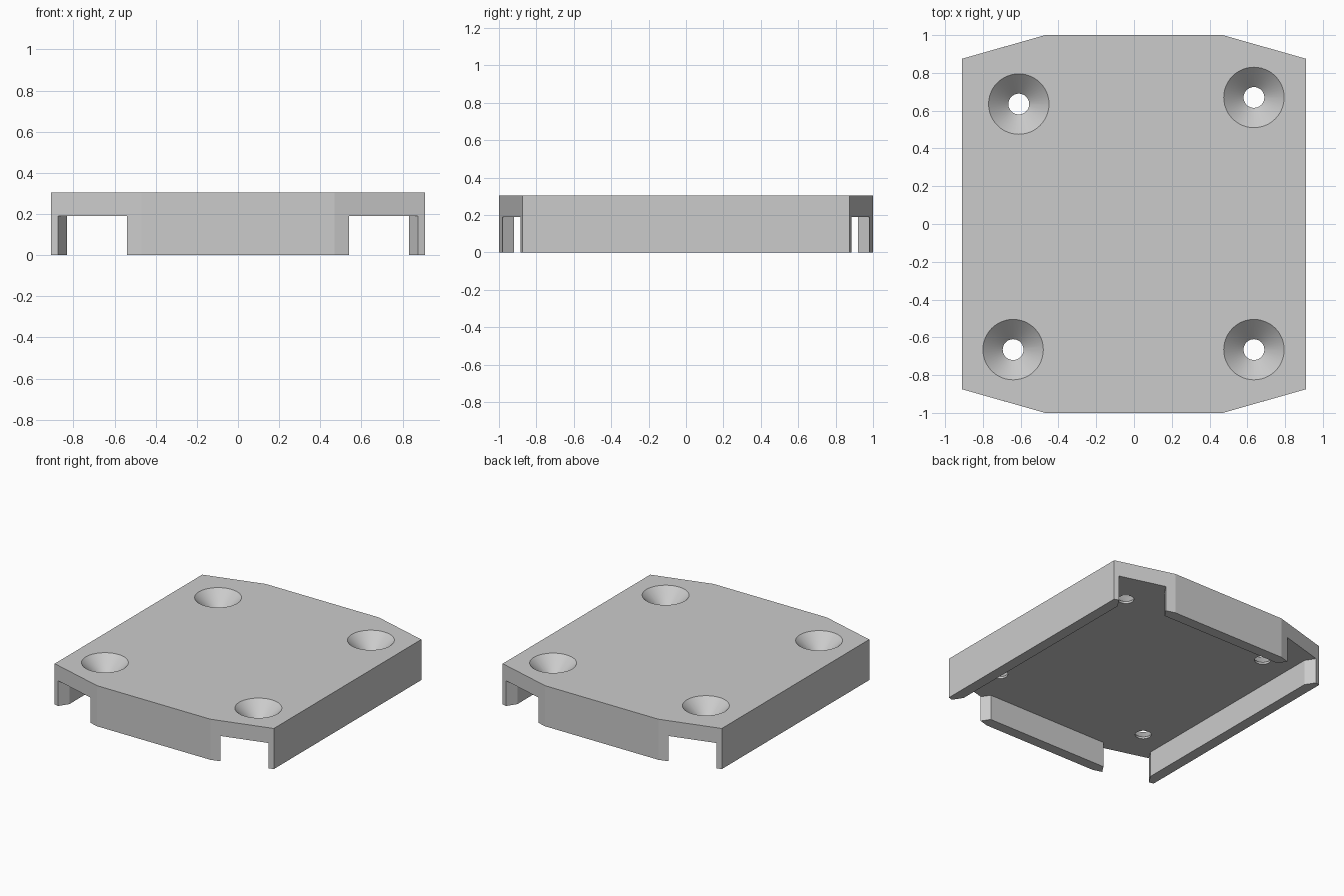
import bpy, bmesh, math
from mathutils import Vector

if "Cube" in bpy.data.objects:
    bpy.data.objects.remove(bpy.data.objects["Cube"], do_unlink=True)

TOP, CEILING = 0.305, 0.19

grey = bpy.data.materials.new("light grey")
grey.use_nodes = True
COLOUR = (0.6, 0.6, 0.6, 1)
grey.diffuse_color = COLOUR
grey.node_tree.nodes["Principled BSDF"].inputs["Base Color"].default_value = COLOUR


def finish(name, bm):
    bmesh.ops.recalc_face_normals(bm, faces=bm.faces)
    mesh = bpy.data.meshes.new(name)
    bm.to_mesh(mesh)
    bm.free()
    mesh.materials.append(grey)
    obj = bpy.data.objects.new(name, mesh)
    bpy.context.collection.objects.link(obj)
    return obj


def prism(name, outline, z0, z1):
    bm = bmesh.new()
    face = bm.faces.new([bm.verts.new((x, y, z0)) for x, y in outline])
    ext = bmesh.ops.extrude_face_region(bm, geom=[face])
    verts = [v for v in ext["geom"] if isinstance(v, bmesh.types.BMVert)]
    bmesh.ops.translate(bm, verts=verts, vec=(0, 0, z1 - z0))
    return finish(name, bm)


def lathe(name, profile, x, y, steps=48):
    bm = bmesh.new()
    verts = [bm.verts.new((x + r, y, z)) for r, z in profile]
    edges = [bm.edges.new(p) for p in zip(verts, verts[1:])]
    bmesh.ops.spin(bm, geom=verts + edges, cent=(x, y, 0), axis=(0, 0, 1),
                   angle=math.tau, steps=steps)
    bmesh.ops.remove_doubles(bm, verts=bm.verts, dist=0.0001)
    return finish(name, bm)


def combine(target, tool, operation):
    mod = target.modifiers.new(operation.lower(), "BOOLEAN")
    mod.object, mod.operation, mod.solver = tool, operation, "EXACT"
    bpy.context.view_layer.objects.active = target
    bpy.ops.object.modifier_apply(modifier=mod.name)
    bpy.data.objects.remove(tool, do_unlink=True)


def mirrored(half, sx, sy):
    return [(x * sx, y * sy) for x, y in half]


# Top plate with its corners cut back
corner = [(0.91, 0.875), (0.47, 1.0)]
outline = (corner + mirrored(corner[::-1], -1, 1)
           + mirrored(corner, -1, -1) + mirrored(corner[::-1], 1, -1))
cover = prism("cover", outline, CEILING, TOP)

# Long side walls with angled ends
side_end = [(0.83, 0.815), (0.875, 0.885), (0.91, 0.875)]
for s in (1, -1):
    wall = prism("side_wall", mirrored(side_end, s, 1) + mirrored(side_end[::-1], s, -1),
                 0, CEILING)
    combine(cover, wall, "UNION")

# Front and back walls with angled ends
end = [(0.50, 0.92), (0.54, 0.98), (0.47, 1.0)]
for s in (1, -1):
    wall = prism("end_wall", mirrored(end, 1, s) + mirrored(end[::-1], -1, s), 0, CEILING)
    combine(cover, wall, "UNION")

# Countersunk screw holes
bore, rim = 0.055, 0.16
profile = [(0, CEILING - 0.05), (bore, CEILING - 0.05), (bore, CEILING + 0.015),
           (rim, TOP), (rim, TOP + 0.05), (0, TOP + 0.05)]
for x, y in ((-0.61, 0.635), (0.635, 0.67), (-0.64, -0.665), (0.635, -0.665)):
    combine(cover, lathe("hole_cutter", profile, x, y), "DIFFERENCE")

# Merge coplanar faces left by the joins
bm = bmesh.new()
bm.from_mesh(cover.data)
bmesh.ops.remove_doubles(bm, verts=bm.verts, dist=0.0005)
bmesh.ops.dissolve_limit(bm, angle_limit=math.radians(0.5), verts=bm.verts, edges=bm.edges)
bm.to_mesh(cover.data)
bm.free()

bpy.ops.object.select_all(action="DESELECT")
cover.select_set(True)
bpy.context.view_layer.objects.active = cover
bpy.ops.object.shade_smooth_by_angle(angle=math.radians(12))
